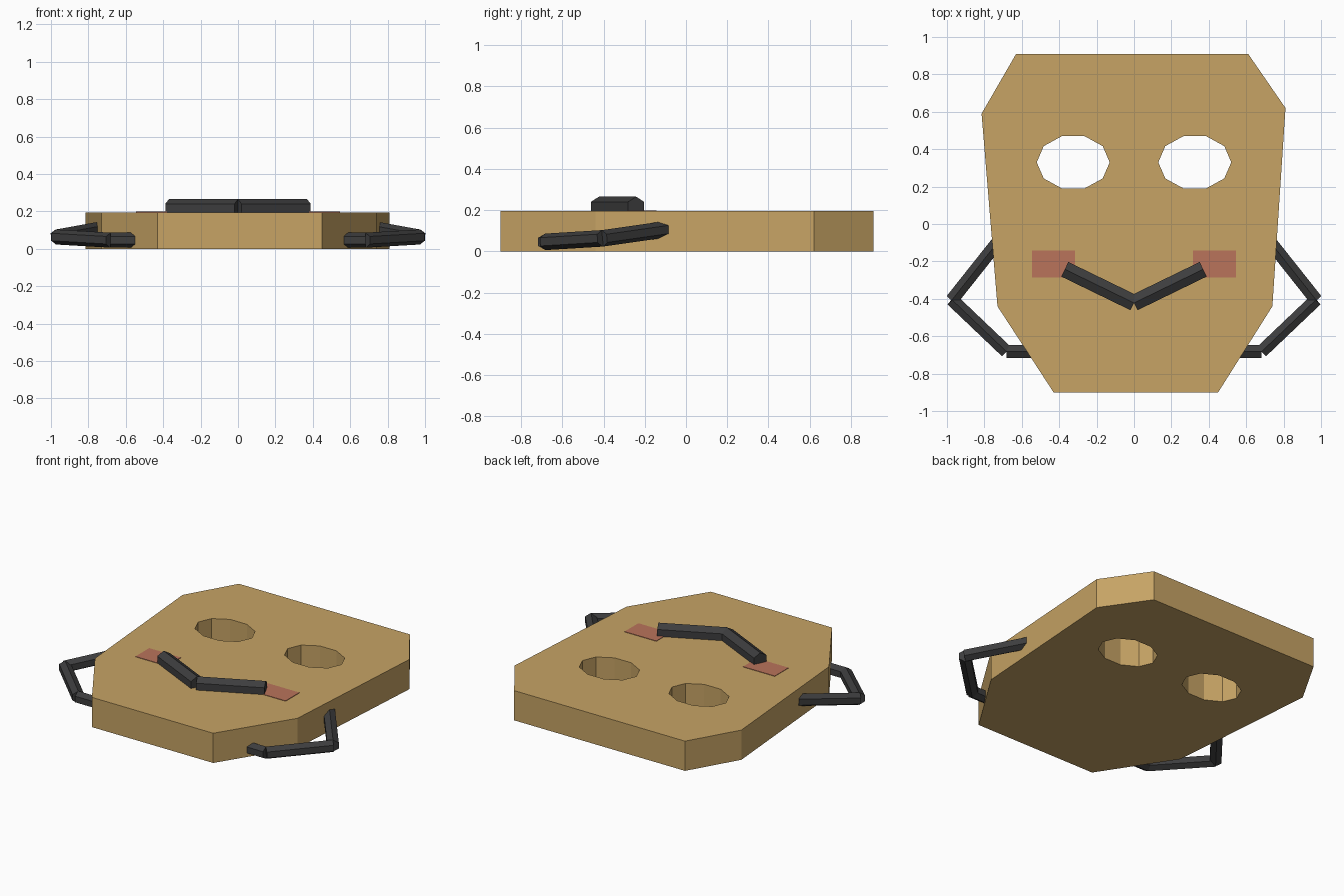
import bpy
import bmesh
from math import cos, sin, tau
from mathutils import Vector

if "Cube" in bpy.data.objects:
    bpy.data.objects.remove(bpy.data.objects["Cube"], do_unlink=True)

THICK = 0.195


def material(name, rgb):
    mat = bpy.data.materials.new(name)
    mat.use_nodes = True
    mat.diffuse_color = (*rgb, 1)
    bsdf = next(n for n in mat.node_tree.nodes if n.type == "BSDF_PRINCIPLED")
    bsdf.inputs["Base Color"].default_value = (*rgb, 1)
    bsdf.inputs["Roughness"].default_value = 0.8
    return mat


tan = material("tan card", (0.57, 0.37, 0.13))
black = material("charcoal cord", (0.047, 0.047, 0.048))
pink = material("blush pink", (0.49, 0.175, 0.105))


def add_mesh(name, bm, mat):
    bmesh.ops.recalc_face_normals(bm, faces=bm.faces)
    mesh = bpy.data.meshes.new(name)
    bm.to_mesh(mesh)
    bm.free()
    mesh.materials.append(mat)
    obj = bpy.data.objects.new(name, mesh)
    bpy.context.collection.objects.link(obj)
    return obj


def prism(bm, ring, offset):
    """Extrude a ring of points along an offset into a closed solid."""
    face = bm.faces.new([bm.verts.new(p) for p in ring])
    out = bmesh.ops.extrude_face_region(bm, geom=[face], use_keep_orig=True)
    moved = [v for v in out["geom"] if isinstance(v, bmesh.types.BMVert)]
    bmesh.ops.translate(bm, verts=moved, vec=offset)


def hex_bars(name, path, radius):
    """Straight hexagonal bars with a ridge on top, one per path segment."""
    bm = bmesh.new()
    for a, b in zip(path, path[1:]):
        a, b = Vector(a), Vector(b)
        side = (b - a).cross(Vector((0, 0, 1))).normalized()
        up = side.cross(b - a).normalized()
        ring = [a + radius * (up * cos(tau * i / 6) + side * sin(tau * i / 6))
                for i in range(6)]
        prism(bm, ring, b - a)
    return add_mesh(name, bm, black)


# Face plate: flat outline with two ten-sided eye holes
outline = [(-0.63, 0.91), (0.61, 0.91), (0.81, 0.62), (0.74, -0.44),
           (0.45, -0.90), (-0.43, -0.90), (-0.73, -0.44), (-0.815, 0.59)]
eyes = [[(s * 0.325 + 0.195 * cos(tau * i / 10), 0.33 + 0.147 * sin(tau * i / 10))
         for i in range(10)] for s in (-1, 1)]
curve = bpy.data.curves.new("face_plate", "CURVE")
curve.dimensions = "2D"
curve.fill_mode = "BOTH"
curve.extrude = THICK / 2
for loop in [outline] + eyes:
    spline = curve.splines.new("POLY")
    spline.points.add(len(loop) - 1)
    for point, (x, y) in zip(spline.points, loop):
        point.co = (x, y, 0, 1)
    spline.use_cyclic_u = True
curve.materials.append(tan)
plate = bpy.data.objects.new("face_plate", curve)
plate.location.z = THICK / 2
bpy.context.collection.objects.link(plate)
bpy.ops.object.select_all(action="DESELECT")
plate.select_set(True)
bpy.context.view_layer.objects.active = plate
bpy.ops.object.convert(target="MESH")
for poly in plate.data.polygons:
    poly.use_smooth = False

# Mouth
hex_bars("mouth", [(-0.37, -0.242, 0.215), (0, -0.422, 0.215),
                   (0.37, -0.242, 0.215)], 0.05)

# Ear loops and cheek patches on both sides
for s, label in ((1, "left"), (-1, "right")):
    hex_bars(label + "_ear_loop",
             [(s * 0.735, -0.105, 0.106), (s * 0.973, -0.405, 0.063),
              (s * 0.682, -0.682, 0.046), (s * 0.54, -0.682, 0.046)], 0.04)
    bm = bmesh.new()
    cheek = [(s * x, y, THICK - 0.002) for x, y in
             ((0.315, -0.285), (0.545, -0.285), (0.545, -0.142), (0.315, -0.142))]
    prism(bm, cheek, Vector((0, 0, 0.005)))
    add_mesh(label + "_cheek", bm, pink)
